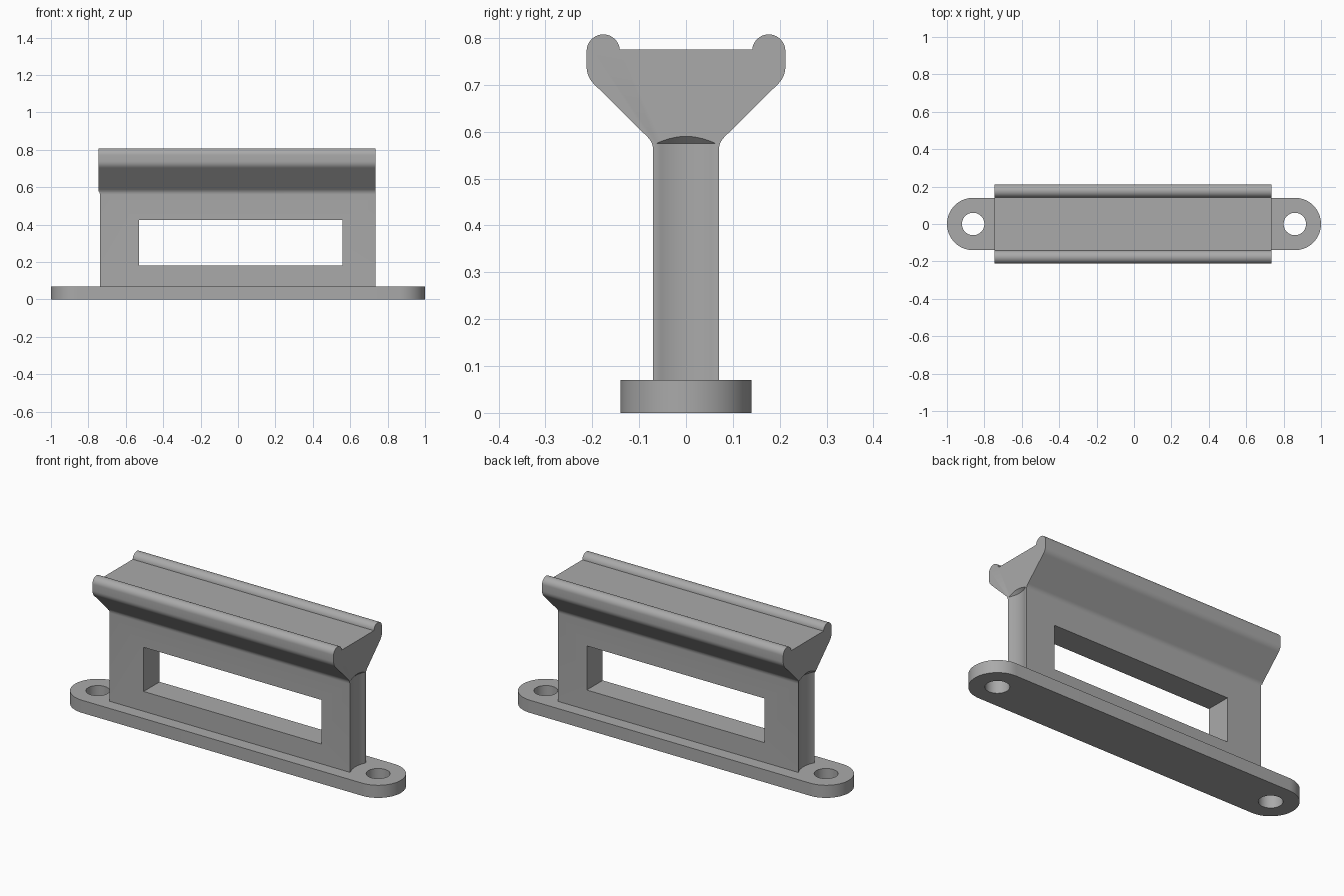
import bpy, bmesh
from math import sin, cos, pi, radians
from mathutils import Vector

cube = bpy.data.objects.get("Cube")
if cube:
    bpy.data.objects.remove(cube, do_unlink=True)

HOLE_X = 0.86
BASE_TOP = 0.07
LEFT_END, RIGHT_END = 0.735, -0.745   # rail sits slightly off centre

grey = bpy.data.materials.new("plain grey")
grey.use_nodes = True
grey.diffuse_color = (0.4, 0.4, 0.4, 1)
grey.node_tree.nodes["Principled BSDF"].inputs["Base Color"].default_value = (0.4, 0.4, 0.4, 1)


def arc(cx, cy, r, start, end, steps):
    """Points on an arc, angles in degrees."""
    angles = [radians(start + (end - start) * i / steps) for i in range(steps + 1)]
    return [(cx + r * cos(a), cy + r * sin(a)) for a in angles]


def extrude(name, points, offset):
    """Solid made by sweeping a closed outline of 3D points along an offset."""
    bm = bmesh.new()
    face = bm.faces.new([bm.verts.new(p) for p in points])
    swept = bmesh.ops.extrude_face_region(bm, geom=[face])["geom"]
    bmesh.ops.translate(bm, vec=Vector(offset),
                        verts=[g for g in swept if isinstance(g, bmesh.types.BMVert)])
    bmesh.ops.recalc_face_normals(bm, faces=bm.faces)
    mesh = bpy.data.meshes.new(name)
    bm.to_mesh(mesh)
    bm.free()
    obj = bpy.data.objects.new(name, mesh)
    bpy.context.collection.objects.link(obj)
    mesh.materials.append(grey)
    return obj


def cone(name, x, z0, z1, r0, r1):
    bpy.ops.mesh.primitive_cone_add(vertices=64, radius1=r0, radius2=r1,
                                    depth=z1 - z0, location=(x, 0, (z0 + z1) / 2))
    obj = bpy.context.object
    obj.name = name
    obj.data.materials.append(grey)
    return obj


def cut(target, cutter):
    cutter.hide_render = True
    mod = target.modifiers.new("cut", 'BOOLEAN')
    mod.operation, mod.solver, mod.object = 'DIFFERENCE', 'EXACT', cutter
    bpy.context.view_layer.objects.active = target
    bpy.ops.object.modifier_apply(modifier=mod.name)
    bpy.data.objects.remove(cutter, do_unlink=True)


def finish(obj):
    bpy.ops.object.select_all(action='DESELECT')
    obj.select_set(True)
    bpy.context.view_layer.objects.active = obj
    bpy.ops.object.shade_smooth_by_angle(angle=radians(30))


# Base plate: rounded slot outline with a screw hole at each end
outline = arc(HOLE_X, 0, 0.14, -90, 90, 32) + arc(-HOLE_X, 0, 0.14, 90, 270, 32)
base = extrude("base_plate", [(x, y, 0) for x, y in outline], (0, 0, BASE_TOP))
for side in (-1, 1):
    cut(base, cone("screw_hole", side * HOLE_X, -0.1, 0.2, 0.06, 0.06))
finish(base)

# Web and flared rail: one mirrored cross-section swept along x
half = [(0.07, BASE_TOP)]
half += arc(0.11, 0.56, 0.04, 180, 135, 6)         # fillet under the flare
half += arc(0.162, 0.738, 0.05, -45, 0, 6)         # rounded lower lip
half += arc(0.1765, 0.772, 0.0355, 0, 175, 20)     # bead along the edge
section = half + [(-y, z) for y, z in reversed(half)]
stand = extrude("rail_stand", [(RIGHT_END, y, z) for y, z in section],
                (LEFT_END - RIGHT_END, 0, 0))

# Screw head clearance: concave web ends with a tapered top
for side in (-1, 1):
    x = side * HOLE_X
    cut(stand, cone("clearance", x, 0, 0.575, 0.14, 0.14))
    cut(stand, cone("clearance_taper", x, 0.575, 0.645, 0.14, 0.07))

# Rectangular window through the web
window = extrude("window", [(-0.53, -0.5, 0.18), (0.56, -0.5, 0.18),
                            (0.56, -0.5, 0.425), (-0.53, -0.5, 0.425)], (0, 1, 0))
cut(stand, window)
finish(stand)
